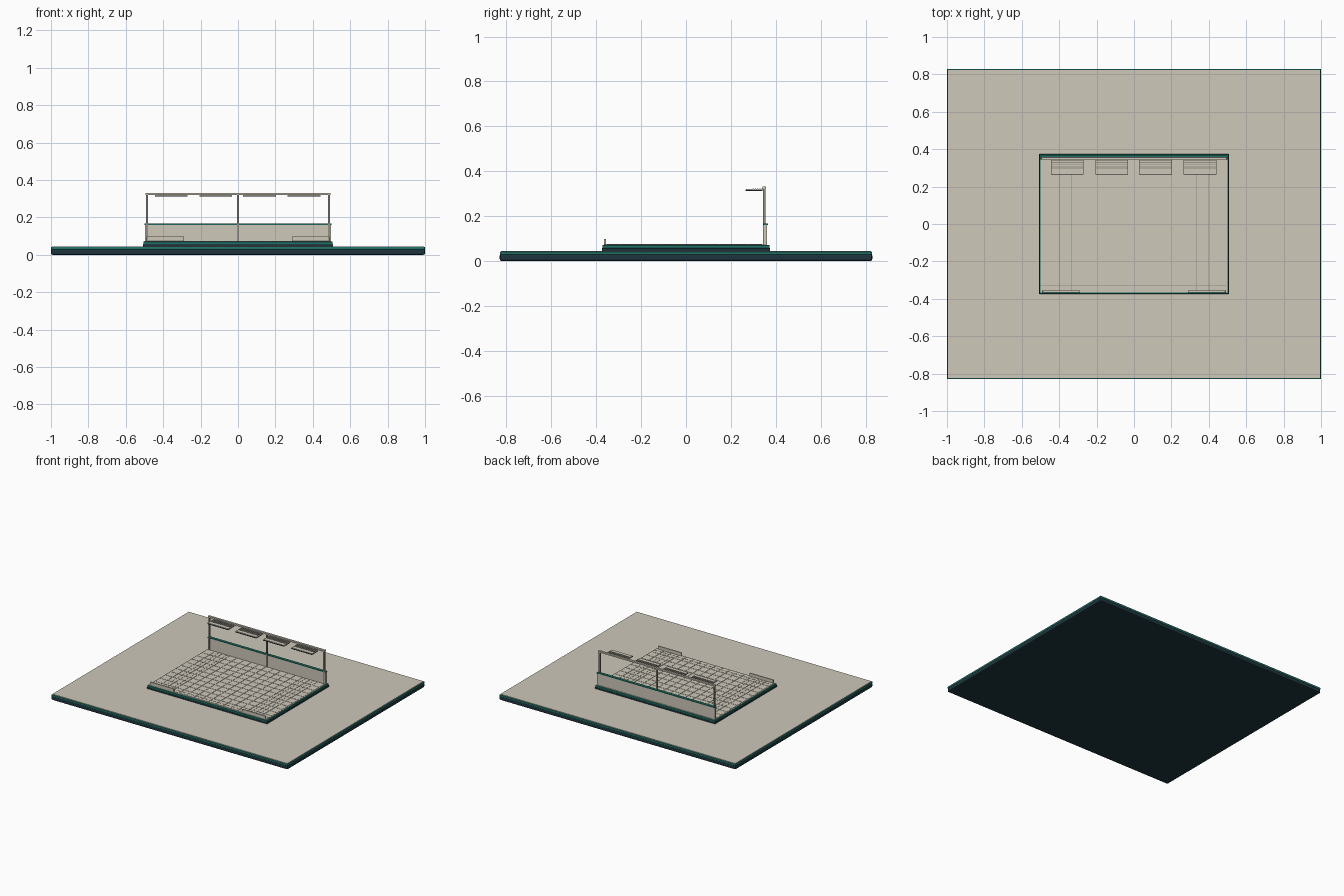
import bpy, bmesh
from mathutils import Vector

if "Cube" in bpy.data.objects:
    bpy.data.objects.remove(bpy.data.objects["Cube"])


def material(name, rgb):
    m = bpy.data.materials.new(name)
    m.diffuse_color = (*rgb, 1)
    m.use_nodes = True
    m.node_tree.nodes["Principled BSDF"].inputs["Base Color"].default_value = m.diffuse_color
    return m


STONE = material("warm stone", (0.62, 0.58, 0.49))
TEAL = material("teal trim", (0.015, 0.17, 0.135))
DARK = material("dark blue green", (0.013, 0.036, 0.047))
GREY = material("warm grey", (0.30, 0.28, 0.24))


def add_box(bm, x, y, z):
    """Add a box given its (min, max) range on each axis."""
    verts = bmesh.ops.create_cube(bm, size=1)["verts"]
    for v in verts:
        v.co = Vector([(r[0] + r[1]) / 2 + c * (r[1] - r[0]) for r, c in zip((x, y, z), v.co)])


def boxes(name, mat, ranges, bevel=0):
    """One object made of several boxes."""
    bm = bmesh.new()
    for r in ranges:
        add_box(bm, *r)
    me = bpy.data.meshes.new(name)
    bm.to_mesh(me)
    bm.free()
    me.materials.append(mat)
    ob = bpy.data.objects.new(name, me)
    bpy.context.collection.objects.link(ob)
    if bevel:
        mod = ob.modifiers.new("bevel", "BEVEL")
        mod.width = bevel
        mod.segments = 2
    return ob


def span(c, half):
    return (c - half, c + half)


# Ground slab: dark body, teal band, stone surface
boxes("ground_body", DARK, [(span(0, 1), span(0, 0.83), (0, 0.032))], 0.008)
boxes("ground_band", TEAL, [(span(0, 0.999), span(0, 0.829), (0.028, 0.041))], 0.002)
boxes("ground_surface", STONE, [(span(0, 0.994), span(0, 0.824), (0.038, 0.045))])

# Raised deck
boxes("deck_base", DARK, [(span(0, 0.508), span(0, 0.375), (0.044, 0.057))], 0.002)
boxes("deck_band", TEAL, [(span(0, 0.506), span(0, 0.373), (0.055, 0.070))], 0.002)
boxes("deck_surface", STONE, [(span(0, 0.499), span(0, 0.366), (0.068, 0.072))])

# Paving tiles
nx, ny, gap = 16, 11, 0.0015
w, d = 0.99 / nx, 0.70 / ny
boxes("paving_tiles", STONE, [
    (span(-0.495 + (i + 0.5) * w, w / 2 - gap), span(-0.36 + (j + 0.5) * d, d / 2 - gap), (0.071, 0.074))
    for i in range(nx) for j in range(ny)])

# Inlaid lines
boxes("inlaid_lines", GREY,
      [(span(x, 0.002), (-0.355, 0.342), (0.072, 0.0748)) for x in (-0.40, -0.335, 0.335, 0.40)]
      + [((-0.5, 0.495), span(-0.33, 0.002), (0.072, 0.0748))])

# Low front boards
boxes("front_boards", STONE, [(span(s * 0.388, 0.1), (-0.366, -0.356), (0.072, 0.097)) for s in (-1, 1)], 0.001)

# Back wall with teal cap
boxes("back_wall", STONE, [(span(0, 0.498), (0.346, 0.362), (0.071, 0.161))])
boxes("wall_cap", TEAL, [(span(0, 0.5), (0.345, 0.366), (0.160, 0.167))], 0.001)

# Posts and top rail
boxes("posts", GREY, [(span(x, 0.0055), span(0.349, 0.0055), (0.072, 0.323)) for x in (-0.486, 0, 0.486)])
boxes("top_rail", STONE, [(span(0, 0.495), span(0.349, 0.008), (0.320, 0.331))], 0.001)

# Hanging louvred panels
centres = (-0.357, -0.119, 0.115, 0.353)
boxes("panels", STONE, [(span(x, 0.088), (0.268, 0.343), (0.315, 0.320)) for x in centres])
boxes("panel_undersides", DARK, [(span(x, 0.088), (0.265, 0.340), (0.311, 0.3155)) for x in centres])
boxes("panel_louvres", GREY, [(span(x, 0.085), span(0.299 + 0.010 * k, 0.0022), (0.319, 0.3225))
                              for x in centres for k in range(5)])
